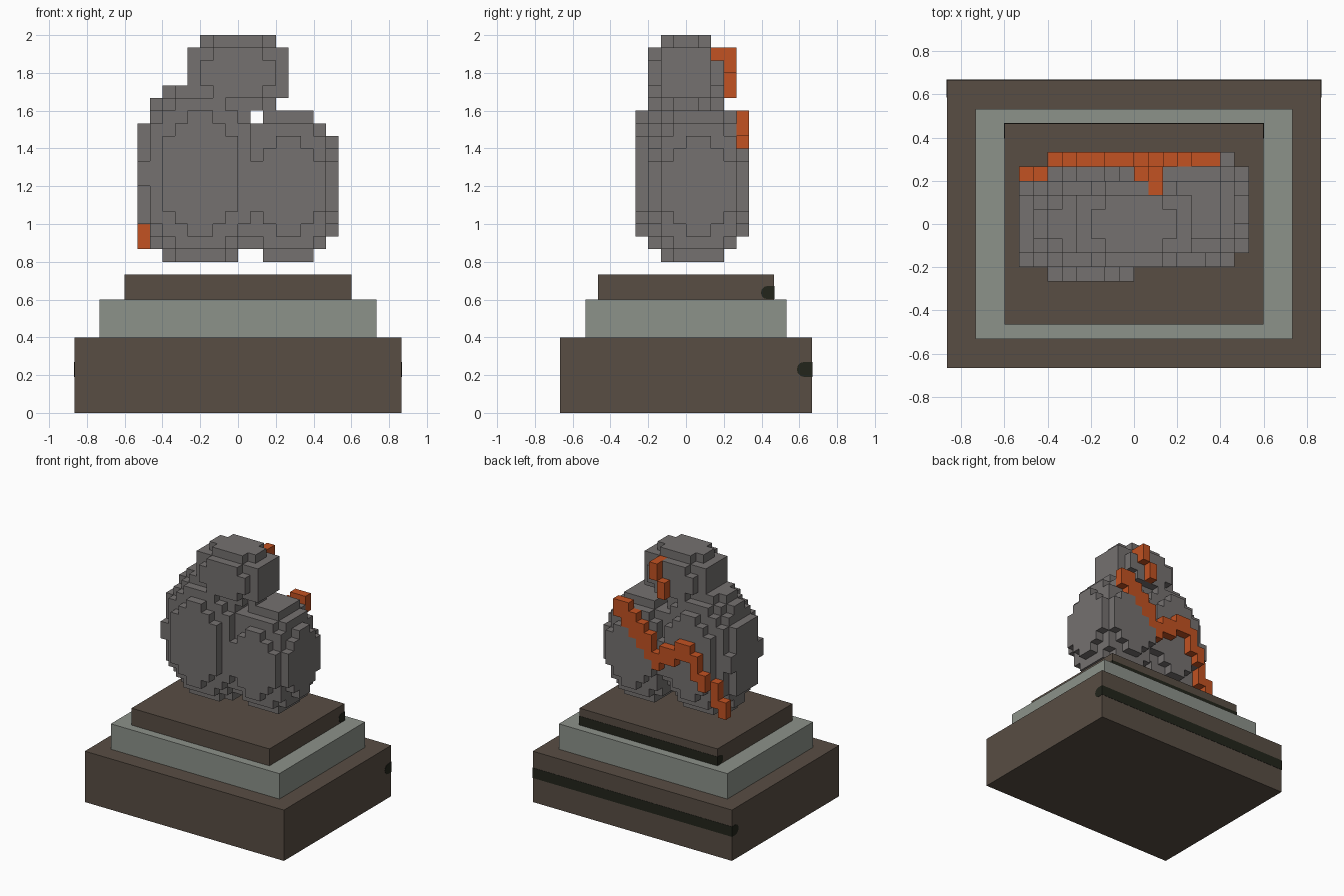
import bpy
from math import cos, sin, pi, floor, ceil
from mathutils import Vector

U = 1 / 15  # edge of one block

if "Cube" in bpy.data.objects:
    bpy.data.objects.remove(bpy.data.objects["Cube"], do_unlink=True)


def material(name, rgb):
    mat = bpy.data.materials.new(name)
    mat.use_nodes = True
    mat.diffuse_color = (*rgb, 1)
    mat.node_tree.nodes["Principled BSDF"].inputs["Base Color"].default_value = (*rgb, 1)
    return mat


stone = material("grey stone", (0.178, 0.165, 0.162))
ore = material("orange ore", (0.54, 0.084, 0.016))
brown = material("brown plinth", (0.098, 0.075, 0.057))
pale = material("pale green band", (0.262, 0.287, 0.254))
dark = material("dark stripe", (0.016, 0.018, 0.011))


def mesh_object(name, verts, faces, mat):
    mesh = bpy.data.meshes.new(name)
    mesh.from_pydata(verts, [], faces)
    mesh.materials.append(mat)
    obj = bpy.data.objects.new(name, mesh)
    bpy.context.collection.objects.link(obj)
    return obj


def tier(name, hx, hy, z0, z1, mat):
    bpy.ops.mesh.primitive_cube_add(size=1, location=(0, 0, (z0 + z1) / 2 * U))
    obj = bpy.context.object
    obj.name = name
    obj.scale = (2 * hx * U, 2 * hy * U, (z1 - z0) * U)
    obj.data.materials.append(mat)


def stripe(name, hx, back, z, r):
    # Rounded bar let into the back face, just proud of the surface
    lip = 0.002
    arc = [pi / 2 + pi * i / 6 for i in range(7)]
    profile = [(back - r + r * cos(a), z + r * sin(a)) for a in arc]
    profile += [(back + lip, z - r), (back + lip, z + r)]
    n = len(profile)
    verts = [(s * (hx + lip), y, h) for s in (-1, 1) for y, h in profile]
    faces = [(i, (i + 1) % n, (i + 1) % n + n, i + n) for i in range(n)]
    faces += [tuple(reversed(range(n))), tuple(range(n, 2 * n))]
    mesh_object(name, verts, faces, dark)


def ellipsoid(centre, radius):
    # Blocks whose middles lie inside the ellipsoid
    spans = [range(floor(c - r), ceil(c + r)) for c, r in zip(centre, radius)]
    return {(x, y, z) for x in spans[0] for y in spans[1] for z in spans[2]
            if sum(((v + 0.5 - c) / r) ** 2
                   for v, c, r in zip((x, y, z), centre, radius)) <= 1}


def box(x0, x1, y0, y1, z0, z1):
    return {(x, y, z) for x in range(x0, x1)
            for y in range(y0, y1) for z in range(z0, z1)}


def block_object(name, cells, solid, mat):
    # Only faces that touch open air are made
    index, faces = {}, []
    for cell in sorted(cells):
        for axis in range(3):
            for side in (0, 1):
                near = list(cell)
                near[axis] += 2 * side - 1
                if tuple(near) in solid:
                    continue
                loop = []
                for a, b in ((0, 0), (1, 0), (1, 1), (0, 1)):
                    p = list(cell)
                    p[axis] += side
                    p[(axis + 1) % 3] += a
                    p[(axis + 2) % 3] += b
                    loop.append(index.setdefault(tuple(p), len(index)))
                faces.append(loop if side else loop[::-1])
    mesh_object(name, [Vector(p) * U for p in index], faces, mat)


# Stepped plinth
tier("plinth_base", 13, 10, 0, 6, brown)
tier("plinth_band", 11, 8, 6, 9, pale)
tier("plinth_top", 9, 7, 9, 11, brown)
stripe("base_stripe", 13 * U, 10 * U, 0.23, 0.04)
stripe("top_stripe", 9 * U, 7 * U, 0.637, 0.035)

# Ore veins: x range, depth and height range of each step
main_vein = set()
for x0, x1, y, z0, z1 in ((5, 6, 4, 22, 24), (4, 5, 4, 21, 24), (3, 4, 4, 20, 23),
                          (2, 3, 4, 19, 22), (1, 2, 4, 18, 21), (0, 1, 4, 17, 19),
                          (-2, 0, 4, 18, 20), (-4, -2, 4, 19, 21), (-5, -4, 4, 17, 20),
                          (-6, -5, 4, 16, 18), (-7, -6, 3, 14, 17), (-8, -7, 3, 13, 15)):
    main_vein |= box(x0, x1, y, y + 1, z0, z1)
upper_vein = box(1, 2, 3, 4, 27, 29) | box(0, 1, 3, 4, 25, 27) | box(1, 2, 2, 3, 28, 29)

# Three boulders with the veins set into them
parts = [
    ("main_vein", main_vein, ore),
    ("upper_vein", upper_vein, ore),
    ("top_boulder", ellipsoid((0, 0, 27), (4.5, 3.5, 3.5)), stone),
    ("large_boulder", ellipsoid((-3, 0, 19), (5.5, 4.5, 7.5)), stone),
    ("small_boulder", ellipsoid((4, 1, 18), (4.5, 4.5, 6.5)), stone),
]
solid = set().union(*(cells for _, cells, _ in parts))
used = set()
for name, cells, mat in parts:
    block_object(name, cells - used, solid, mat)
    used |= cells
